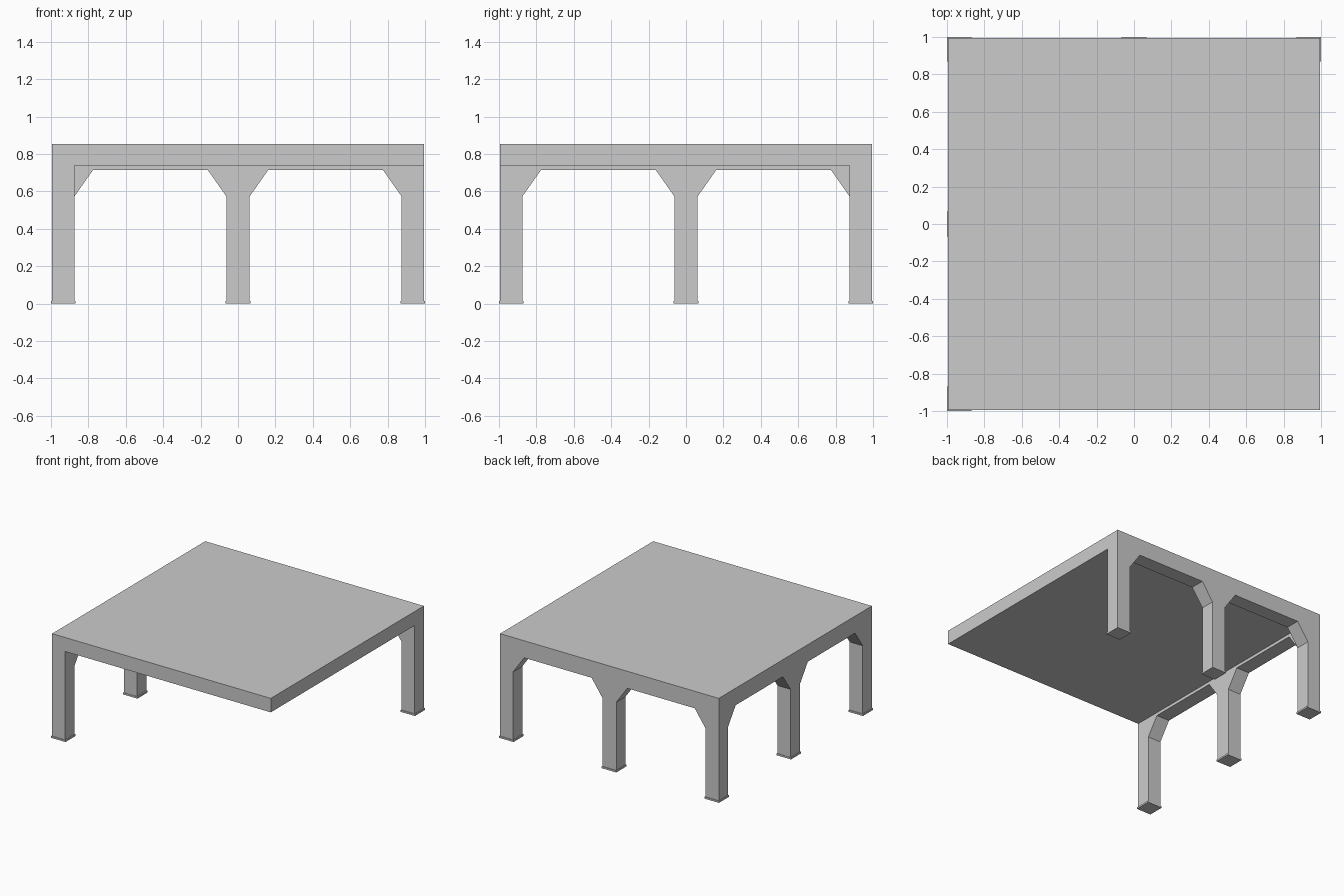
import bpy, bmesh
from math import radians
from mathutils import Matrix

if "Cube" in bpy.data.objects:
    bpy.data.objects.remove(bpy.data.objects["Cube"])

E = 0.994          # outer half-width of slab and legs
L = 0.875          # inner face of the corner legs
M = 0.062          # half-width of the middle legs
SLAB_LOW, SLAB_TOP = 0.74, 0.855
BEAM_LOW, HAUNCH_LOW, RUN = 0.715, 0.573, 0.10


def new_object(name, bm):
    bmesh.ops.recalc_face_normals(bm, faces=bm.faces)
    mesh = bpy.data.meshes.new(name)
    bm.to_mesh(mesh)
    bm.free()
    obj = bpy.data.objects.new(name, mesh)
    bpy.context.collection.objects.link(obj)
    return obj


def box(name, x0, x1, y0, y1, z0, z1):
    bm = bmesh.new()
    bmesh.ops.create_cube(bm, size=1)
    bmesh.ops.scale(bm, vec=(x1 - x0, y1 - y0, z1 - z0), verts=bm.verts)
    bmesh.ops.translate(bm, vec=((x0 + x1) / 2, (y0 + y1) / 2, (z0 + z1) / 2), verts=bm.verts)
    return new_object(name, bm)


def frame(name, turn):
    """Three-legged arcade along the back edge, turned about z."""
    half = [(E, SLAB_TOP), (E, 0), (L, 0), (L, HAUNCH_LOW), (L - RUN, BEAM_LOW),
            (M + RUN, BEAM_LOW), (M, HAUNCH_LOW), (M, 0)]
    outline = half + [(-x, z) for x, z in reversed(half)]
    bm = bmesh.new()
    face = bm.faces.new([bm.verts.new((x, L, z)) for x, z in outline])
    ext = bmesh.ops.extrude_face_region(bm, geom=[face])
    moved = [v for v in ext["geom"] if isinstance(v, bmesh.types.BMVert)]
    bmesh.ops.translate(bm, vec=(0, E - L, 0), verts=moved)
    bm.transform(Matrix.Rotation(radians(turn), 4, 'Z'))
    return new_object(name, bm)


# Roof slab fused with the back and left arcades
canopy = box("canopy", -E, E, -E, E, SLAB_LOW, SLAB_TOP)
parts = [frame("back_arcade", 0), frame("left_arcade", 90)]
for part in parts:
    mod = canopy.modifiers.new("join_" + part.name, 'BOOLEAN')
    mod.operation = 'UNION'
    mod.solver = 'EXACT'
    mod.object = part
bpy.context.view_layer.update()
fused = bpy.data.meshes.new_from_object(canopy.evaluated_get(bpy.context.evaluated_depsgraph_get()))
canopy.modifiers.clear()
canopy.data = fused
for part in parts:
    bpy.data.objects.remove(part)

# Merge the coplanar pieces left by the joins
bm = bmesh.new()
bm.from_mesh(fused)
bmesh.ops.remove_doubles(bm, verts=bm.verts, dist=0.0005)
bmesh.ops.dissolve_limit(bm, angle_limit=radians(1), verts=bm.verts, edges=bm.edges)
bm.to_mesh(fused)
bm.free()

# Thin foot plates under the five legs (front right corner stays open)
C, F = 0.934, 0.066
feet = {"front_left_foot": (-C, -C), "middle_left_foot": (-C, 0), "back_left_foot": (-C, C),
        "middle_back_foot": (0, C), "back_right_foot": (C, C)}
for name, (x, y) in feet.items():
    box(name, x - F, x + F, y - F, y + F, 0, 0.014)
